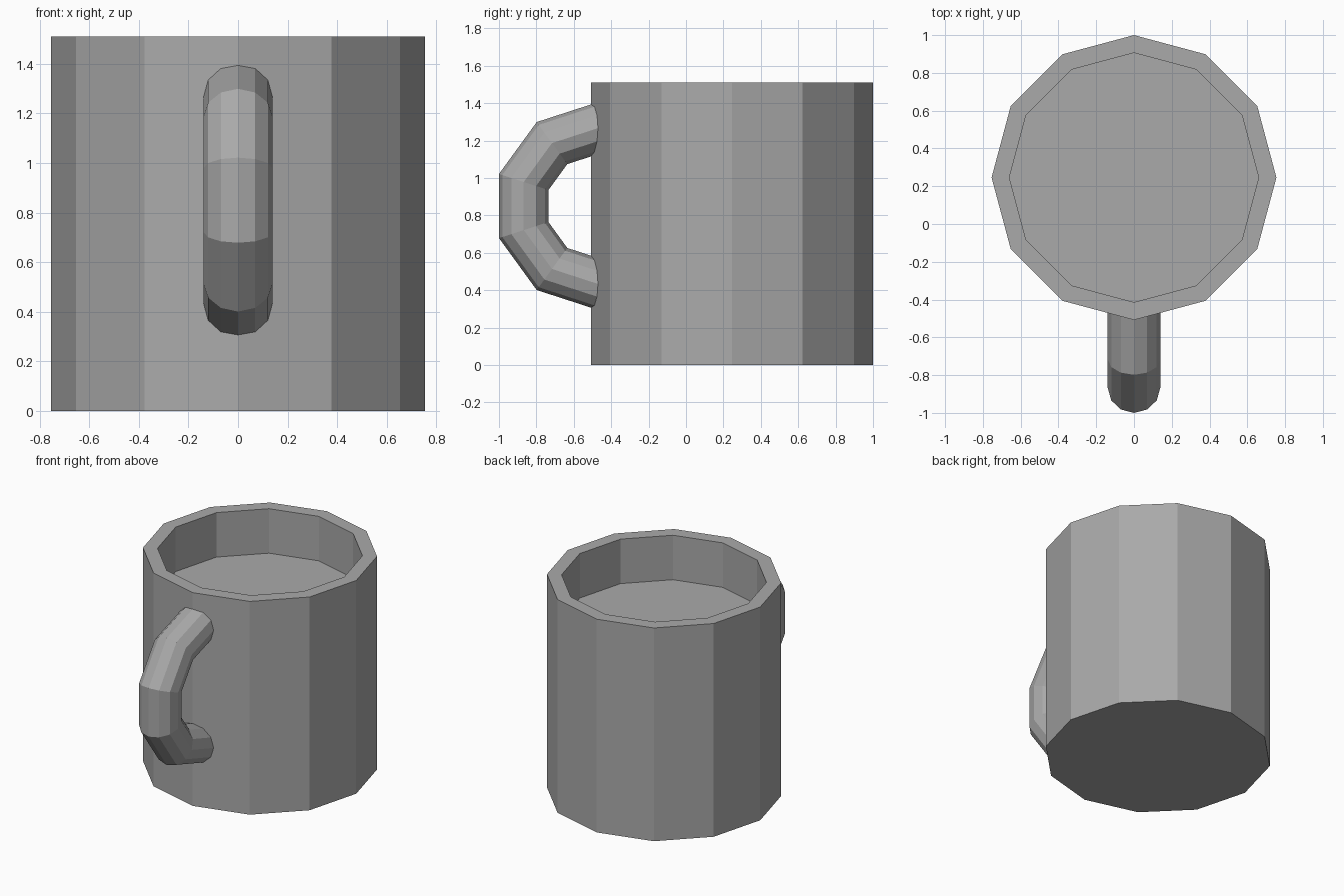
import bpy, bmesh, math
from mathutils import Vector

old = bpy.data.objects.get("Cube")
if old:
    bpy.data.objects.remove(old, do_unlink=True)

GREY = (0.4, 0.4, 0.4, 1.0)
grey = bpy.data.materials.new("grey ceramic")
grey.use_nodes = True
grey.diffuse_color = GREY
grey.node_tree.nodes["Principled BSDF"].inputs["Base Color"].default_value = GREY

SIDES = 12
CENTRE_Y = 0.246


def ring(bm, centre, radius, u, v):
    """Twelve-sided loop of vertices spanning the directions u and v."""
    turns = [math.tau * i / SIDES for i in range(SIDES)]
    return [bm.verts.new(centre + radius * (math.cos(a) * u + math.sin(a) * v)) for a in turns]


def loft(name, sections):
    """Join successive rings with flat quads and cap both ends."""
    bm = bmesh.new()
    rings = [ring(bm, *s) for s in sections]
    for a, b in zip(rings, rings[1:]):
        for i in range(SIDES):
            j = (i + 1) % SIDES
            bm.faces.new((a[i], a[j], b[j], b[i]))
    bm.faces.new(rings[0])
    bm.faces.new(rings[-1])
    bmesh.ops.recalc_face_normals(bm, faces=bm.faces)
    mesh = bpy.data.meshes.new(name)
    bm.to_mesh(mesh)
    bm.free()
    mesh.materials.append(grey)
    obj = bpy.data.objects.new(name, mesh)
    bpy.context.collection.objects.link(obj)
    return obj


X, Y, Z = Vector((1, 0, 0)), Vector((0, 1, 0)), Vector((0, 0, 1))

# Cup body: outer wall, rim, inner wall and shallow floor
profile = [(0.754, 0), (0.754, 1.51), (0.66, 1.51), (0.66, 1.195)]
loft("cup_body", [(Vector((0, CENTRE_Y, z)), r, X, Y) for r, z in profile])

# Handle: half a faceted ring, with its ends sunk into the wall
hub = Vector((0, -0.472, 0.85))
SWEEP, TUBE = 0.416, 0.139
sections = []
for step in range(6):
    a = math.radians(90 - 36 * step)
    out = -math.cos(a) * Y + math.sin(a) * Z
    sections.append((hub + SWEEP * out, TUBE, out, X))
sink = 0.03 * Y
sections.insert(0, (sections[0][0] + sink, *sections[0][1:]))
sections.append((sections[-1][0] + sink, *sections[-1][1:]))
loft("handle", sections)
